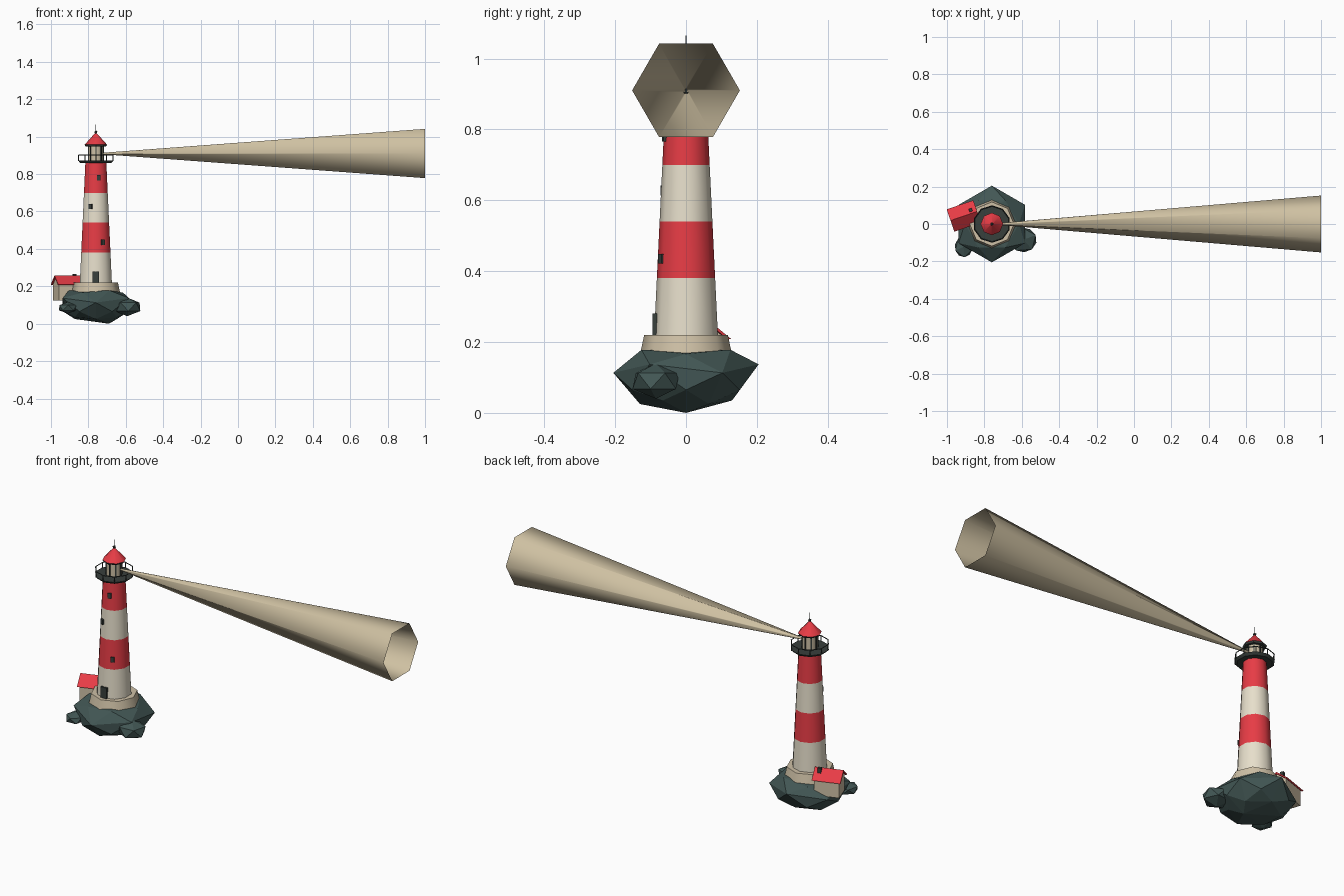
import bpy, bmesh, math
from mathutils import Vector, Matrix

if "Cube" in bpy.data.objects:
    bpy.data.objects.remove(bpy.data.objects["Cube"])

CX = -0.76  # tower axis


def material(name, rgb):
    m = bpy.data.materials.new(name)
    m.diffuse_color = (*rgb, 1)
    m.use_nodes = True
    m.node_tree.nodes["Principled BSDF"].inputs["Base Color"].default_value = m.diffuse_color
    return m


RED = material("red", (0.80, 0.045, 0.06))
CREAM = material("cream", (0.80, 0.74, 0.60))
STONE = material("stone", (0.62, 0.53, 0.38))
ROCK = material("rock", (0.055, 0.095, 0.09))
DARK = material("dark", (0.04, 0.05, 0.045))
BEAM = material("beam", (0.62, 0.53, 0.36))


def finish(name, bm, mat, smooth=None):
    bmesh.ops.recalc_face_normals(bm, faces=bm.faces)
    me = bpy.data.meshes.new(name)
    bm.to_mesh(me)
    bm.free()
    ob = bpy.data.objects.new(name, me)
    bpy.context.collection.objects.link(ob)
    me.materials.append(mat)
    if smooth:
        bpy.ops.object.select_all(action='DESELECT')
        ob.select_set(True)
        bpy.context.view_layer.objects.active = ob
        bpy.ops.object.shade_smooth_by_angle(angle=math.radians(smooth))
    return ob


def frustum(name, r1, r2, z1, z2, mat, n=10, smooth=50, caps=True):
    bm = bmesh.new()
    bmesh.ops.create_cone(bm, cap_ends=caps, segments=n, radius1=r1, radius2=r2, depth=z2 - z1,
                          matrix=Matrix.Translation((CX, 0, (z1 + z2) / 2)))
    return finish(name, bm, mat, smooth)


def box(name, centre, size, mat, rot=0.0):
    bm = bmesh.new()
    bmesh.ops.create_cube(bm, size=1, matrix=Matrix.Translation(centre) @ Matrix.Rotation(rot, 4, 'Z')
                          @ Matrix.Diagonal((*size, 1)))
    return finish(name, bm, mat)


def hull(name, points, mat):
    bm = bmesh.new()
    for p in points:
        bm.verts.new(p)
    res = bmesh.ops.convex_hull(bm, input=bm.verts)
    loose = [v for v in bm.verts if not v.link_faces]
    bmesh.ops.delete(bm, geom=loose, context='VERTS')
    return finish(name, bm, mat)


def ring(r, z, n, start, wobble=0.0):
    return [(CX + r * math.cos(start + k * math.tau / n), r * math.sin(start + k * math.tau / n),
             z + wobble * (-1) ** k) for k in range(n)]


# Main rock
hull("main_rock", ring(0.205, 0.125, 6, math.pi / 2, 0.012) + ring(0.175, 0.065, 6, math.pi / 3)
     + ring(0.145, 0.172, 6, math.pi / 3, 0.006) + ring(0.13, 0.03, 6, math.pi / 2, 0.005)
     + [(CX + 0.07, 0, 0.0)], ROCK)

# Small rocks
for name, c, s, rot in (("right_rock", (-0.592, -0.085, 0.09), (0.08, 0.074, 0.05), 0.4),
                        ("left_rock", (-0.91, -0.122, 0.085), (0.054, 0.062, 0.031), 1.0)):
    bm = bmesh.new()
    bmesh.ops.create_icosphere(bm, subdivisions=1, radius=1, matrix=Matrix.Translation(c)
                               @ Matrix.Diagonal((*s, 1)) @ Matrix.Rotation(rot, 4, 'Z'))
    finish(name, bm, ROCK)

# Plinth and striped tower
frustum("plinth", 0.135, 0.118, 0.14, 0.22, STONE, 8)
Z0, Z1, R0, R1 = 0.22, 0.86, 0.09, 0.059


def tower_r(z):
    return R0 + (R1 - R0) * (z - Z0) / (Z1 - Z0)


for i in range(4):
    a, b = Z0 + 0.16 * i, Z0 + 0.16 * (i + 1)
    frustum(f"tower_band_{i + 1}", tower_r(a), tower_r(b), a, b, RED if i % 2 else CREAM, caps=False)

# Door and windows on the tower surface
box("door", (CX, -0.084, 0.25), (0.036, 0.02, 0.06), DARK)
for i, (dx, z) in enumerate(((0.037, 0.435), (-0.027, 0.627), (0.014, 0.78))):
    r = tower_r(z) - 0.003
    ang = math.asin(dx / r)
    box(f"window_{i + 1}", (CX + dx, -r * math.cos(ang), z), (0.018, 0.016, 0.028), DARK, ang)

# Gallery deck and railing
frustum("gallery_deck", 0.088, 0.1, 0.86, 0.873, DARK, 10, 30)
bm = bmesh.new()
for k in range(10):
    a, b = (Vector(p) for p in (ring(0.097, 0.902, 10, math.pi / 2)[k], ring(0.097, 0.902, 10, math.pi / 2)[k - 1]))
    for p, q in ((a, b), (a, a - Vector((0, 0, 0.032)))):
        d = q - p
        bmesh.ops.create_cone(bm, cap_ends=True, segments=4, radius1=0.003, radius2=0.003, depth=d.length,
                              matrix=Matrix.Translation((p + q) / 2) @ d.to_track_quat('Z', 'Y').to_matrix().to_4x4())
finish("gallery_railing", bm, DARK)

# Lantern room with glazing bars, roof, finial
frustum("lantern_room", 0.04, 0.04, 0.873, 0.952, STONE, 8, 50)
for k, p in enumerate(ring(0.04, 0.912, 8, math.pi / 2)):
    box(f"glazing_bar_{k + 1}", p, (0.006, 0.006, 0.078), DARK, k * math.pi / 4)
frustum("roof_eave", 0.055, 0.06, 0.948, 0.957, DARK, 8, 30)
frustum("roof", 0.06, 0.005, 0.957, 1.018, RED, 8, 50)
bm = bmesh.new()
bmesh.ops.create_icosphere(bm, subdivisions=1, radius=0.009, matrix=Matrix.Translation((CX, 0, 1.024)))
finish("finial_ball", bm, DARK)
frustum("lightning_rod", 0.002, 0.002, 1.02, 1.065, DARK, 5)

# Open light beam
bm = bmesh.new()
X0, X1 = -0.72, 1.0
bmesh.ops.create_cone(bm, cap_ends=False, segments=6, radius1=0.005, radius2=0.152, depth=X1 - X0,
                      matrix=Matrix.Translation(((X0 + X1) / 2, 0, 0.91)) @ Matrix.Rotation(math.pi / 2, 4, 'Y'))
finish("light_beam", bm, BEAM, 70)

# Keeper's house with gable roof and chimney
YAW = math.radians(19)
house = Matrix.Translation((-0.91, 0.043, 0)) @ Matrix.Rotation(YAW, 4, 'Z')
box("house_walls", house @ Vector((0, 0, 0.169)), (0.132, 0.102, 0.09), STONE, YAW)
hull("house_gables", [house @ Vector((x, y, z)) for x in (-0.066, 0.066)
                      for y, z in ((-0.051, 0.208), (0.051, 0.208), (0, 0.25))], STONE)
bm = bmesh.new()
prof = [(-0.063, 0.209), (0, 0.258), (0.063, 0.209), (0.054, 0.207), (0, 0.249), (-0.054, 0.207)]
ends = [[bm.verts.new(house @ Vector((x, y, z))) for y, z in prof] for x in (-0.075, 0.075)]
for k in range(6):
    bm.faces.new((ends[0][k], ends[0][k - 1], ends[1][k - 1], ends[1][k]))
for e in ends:
    bm.faces.new((e[0], e[1], e[4], e[5]))
    bm.faces.new((e[1], e[2], e[3], e[4]))
finish("house_roof", bm, RED)
box("chimney", house @ Vector((0.045, 0.018, 0.248)), (0.017, 0.017, 0.034), DARK, YAW)
